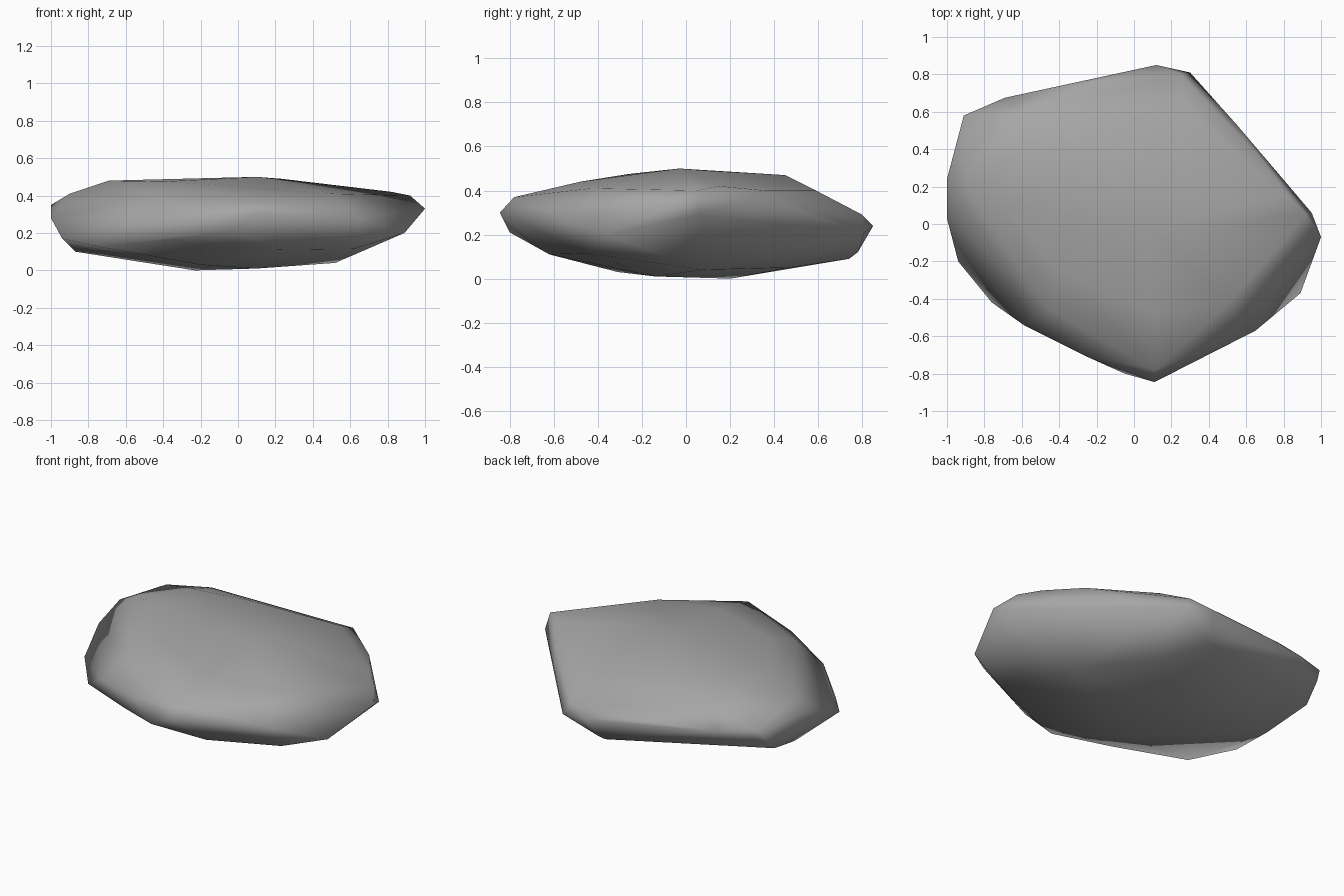
import bpy, bmesh

# widest outline of the stone, counter-clockwise from the right tip
rim = [(1, -.07, .33), (.95, .06, .29), (.92, .05, .40), (.55, .53, .30),
       (.3, .81, .21), (.25, .80, .29), (.12, .85, .24), (-.19, .765, .29),
       (-.42, .73, .30), (-.69, .675, .31), (-.91, .58, .34), (-.90, .57, .27),
       (-1, .24, .35), (-1, .03, .28), (-.94, -.2, .17), (-.76, -.42, .13),
       (-.59, -.54, .25), (-.25, -.71, .30), (-.05, -.80, .21), (.11, -.845, .30),
       (.65, -.57, .28), (.89, -.37, .20)]

# gently domed upper face
crown = [(-.9, .2, .41), (-.69, .1, .48), (-.6, .4, .465), (-.2, .45, .47),
         (.1, -.03, .50), (.23, .1, .49), (-.4, -.26, .475), (.1, -.48, .44),
         (-.45, -.46, .40), (.11, -.78, .37), (.5, -.43, .41), (.82, .15, .42),
         (.67, .36, .40), (.3, .59, .40), (-.6, .59, .40)]

# shallow keel-like underside
base = [(-.23, .2, 0), (.1, -.14, .01), (.52, .08, .04), (-.2, -.31, .03),
        (-.87, .15, .10), (-.93, .44, .18), (.05, .74, .09), (.07, .78, .12),
        (0, -.6, .11), (.2, .47, .05), (-.36, -.63, .165), (.21, -.62, .11),
        (.62, -.45, .115)]

# wrap the points in one closed skin
bm = bmesh.new()
for p in rim + crown + base:
    bm.verts.new(p)
hull = bmesh.ops.convex_hull(bm, input=bm.verts)
inside = {g for g in hull["geom_interior"] + hull["geom_unused"]
          if isinstance(g, bmesh.types.BMVert)}
bmesh.ops.delete(bm, geom=list(inside), context='VERTS')
bmesh.ops.recalc_face_normals(bm, faces=bm.faces)
for f in bm.faces:
    f.smooth = True

mesh = bpy.data.meshes.new("flat_stone")
bm.to_mesh(mesh)
bm.free()
stone = bpy.data.objects.new("flat_stone", mesh)
bpy.context.collection.objects.link(stone)

# mid-grey stone colour
grey = bpy.data.materials.new("stone_grey")
grey.diffuse_color = (.38, .38, .38, 1)
mesh.materials.append(grey)
